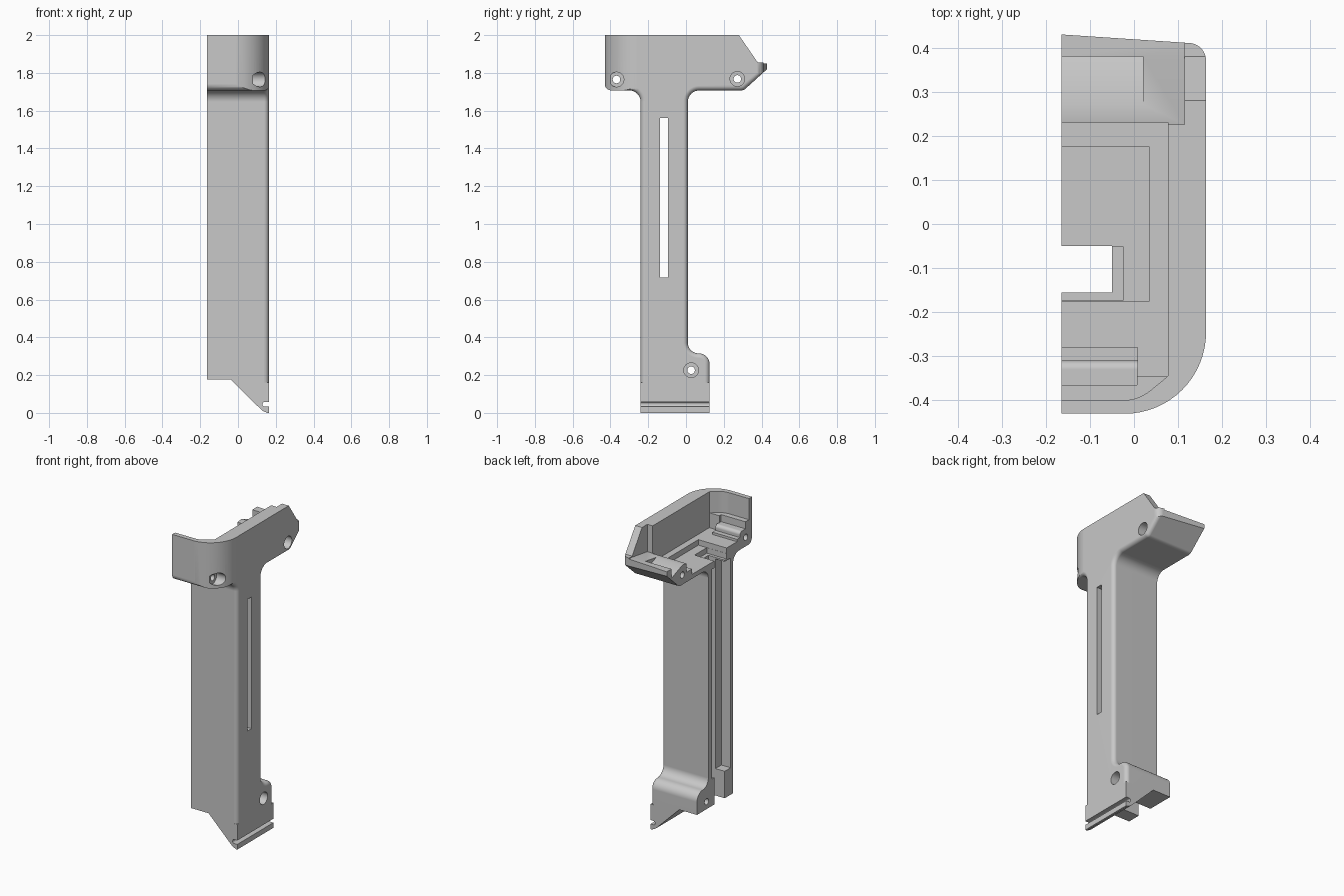
import bpy, bmesh, math
from mathutils import Vector

if "Cube" in bpy.data.objects:
    bpy.data.objects.remove(bpy.data.objects["Cube"])

SPLIT, SIDE = -0.165, 0.163   # open mating plane and outer side

grey = bpy.data.materials.new("plain_grey")
grey.use_nodes = True
colour = (0.58, 0.58, 0.58, 1)
grey.diffuse_color = colour
grey.node_tree.nodes["Principled BSDF"].inputs["Base Color"].default_value = colour


def rounded(corners, steps=8):
    """Polygon from (a, b, radius) corners, with tangent arcs."""
    out = []
    for i, (a, b, r) in enumerate(corners):
        p = Vector((a, b))
        if r == 0:
            out.append(p)
            continue
        u = (Vector(corners[i - 1][:2]) - p).normalized()
        v = (Vector(corners[(i + 1) % len(corners)][:2]) - p).normalized()
        half = u.angle(v) / 2
        centre = p + (u + v).normalized() * r / math.sin(half)
        start = p + u * r / math.tan(half) - centre
        end = p + v * r / math.tan(half) - centre
        sweep = start.angle_signed(end)
        for k in range(steps + 1):
            t = -sweep * k / steps
            c, s = math.cos(t), math.sin(t)
            out.append(centre + Vector((start.x * c - start.y * s,
                                        start.x * s + start.y * c)))
    return out


def prism(name, points, axis, low, high, bevel_rule=None, width=0.025):
    """Extrude a flat outline along one axis."""
    def place(p, h):
        return {"x": (h, p[0], p[1]), "y": (p[0], h, p[1]), "z": (p[0], p[1], h)}[axis]
    bm = bmesh.new()
    face = bm.faces.new([bm.verts.new(place(p, low)) for p in points])
    grown = bmesh.ops.extrude_face_region(bm, geom=[face])["geom"]
    shift = Vector(place((0, 0), high - low))
    bmesh.ops.translate(bm, vec=shift, verts=[g for g in grown if isinstance(g, bmesh.types.BMVert)])
    # The extrusion can drop or keep the base, so make sure the solid is closed
    bmesh.ops.holes_fill(bm, edges=[e for e in bm.edges if e.is_boundary])
    bmesh.ops.recalc_face_normals(bm, faces=bm.faces)
    if bevel_rule:
        edges = [e for e in bm.edges if bevel_rule(e)]
        bmesh.ops.bevel(bm, geom=edges, offset=width, segments=5, profile=0.5, affect="EDGES")
    mesh = bpy.data.meshes.new(name)
    bm.to_mesh(mesh)
    bm.free()
    mesh.materials.append(grey)
    obj = bpy.data.objects.new(name, mesh)
    bpy.context.collection.objects.link(obj)
    return obj


def box(x0, x1, y0, y1, z0, z1):
    return prism("block", [(x0, y0), (x1, y0), (x1, y1), (x0, y1)], "z", z0, z1)


def rod(y, z, r, x0, x1):
    ring = [(y + r * math.cos(k * math.tau / 32), z + r * math.sin(k * math.tau / 32)) for k in range(32)]
    return prism("rod", ring, "x", x0, x1)


def combine(target, tool, operation="DIFFERENCE"):
    tool.hide_render = True
    mod = target.modifiers.new("combine", "BOOLEAN")
    mod.operation, mod.solver, mod.object = operation, "EXACT", tool
    bpy.context.view_layer.objects.active = target
    bpy.ops.object.modifier_apply(modifier=mod.name)
    bpy.data.objects.remove(tool)


# Shell: side outline of head and grip with a softened outer edge
outline = rounded([
    (-0.24, 0.15, 0), (0.125, 0.15, 0), (0.125, 0.315, 0.056),
    (0.01, 0.315, 0.056), (0.01, 1.707, 0.06), (0.305, 1.707, 0.035),
    (0.435, 1.825, 0), (0.435, 1.855, 0), (0.38, 1.855, 0), (0.28, 2, 0),
    (-0.43, 2, 0), (-0.43, 1.707, 0.035), (-0.24, 1.707, 0.06)])


def outer_edge(e):
    heights = [v.co.z for v in e.verts]
    return all(v.co.x > 0 for v in e.verts) and max(heights) < 1.83 and max(heights) > 0.16


shell = prism("handle_half_shell", outline, "x", SPLIT, SIDE, outer_edge)

# Square-edged foot
combine(shell, box(SPLIT, SIDE, -0.24, 0.125, 0, 0.16), "UNION")

# Plan outline rounds the front corner and slants the rear
plan = rounded([(SPLIT - 0.1, -0.4305, 0), (SIDE + 0.0005, -0.4305, 0.185), (SIDE + 0.0005, 0.408, 0.04),
                (SPLIT, 0.43, 0), (SPLIT - 0.1, 0.437, 0)], 16)
combine(shell, prism("plan", plan, "z", -0.1, 2.1), "INTERSECT")

# Head cavity with a raised step along its front wall
cavity = rounded([(-0.3, -0.40, 0), (0.01, -0.40, 0.1), (0.077, -0.345, 0),
                  (0.077, 0.23, 0), (-0.3, 0.23, 0)])
combine(shell, prism("cavity", cavity, "z", 1.77, 2.2))
step = [(SPLIT, -0.412), (0.03, -0.412), (0.085, -0.375), (0.085, -0.346), (SPLIT, -0.346)]
combine(shell, prism("step", step, "z", 1.75, 1.865), "UNION")
combine(shell, box(-0.3, 0.007, -0.365, -0.29, 1.775, 2.1))

# Rear ledge, rising gently, with its wedge-shaped notch
ledge = [(0.226, 1.825), (0.38, 1.848), (0.6, 1.852), (0.6, 2.2), (0.226, 2.2)]
combine(shell, prism("ledge", ledge, "x", -0.3, 0.115))
notch = [(0.268, 1.833), (0.38, 1.79), (0.38, 2.1), (0.268, 2.1)]
combine(shell, prism("notch", notch, "x", -0.3, 0.02))

# Front screw ridge on the cavity floor
ridge = rounded([(-0.37, 1.75, 0), (-0.28, 1.75, 0), (-0.28, 1.785, 0), (-0.31, 1.785, 0),
                 (-0.31, 1.82, 0.02), (-0.37, 1.82, 0)])
combine(shell, prism("ridge", ridge, "x", SPLIT, 0.009), "UNION")

# Floor recess, cable channel, thin-walled grip hollow and side slot
combine(shell, box(-0.3, 0.035, -0.175, 0.175, 1.735, 1.9))
combine(shell, box(-0.3, -0.025, -0.174, -0.051, 1.70, 1.9))
combine(shell, box(-0.3, -0.05, -0.155, -0.05, -0.1, 1.9))
combine(shell, box(-0.3, -0.10, -0.215, -0.025, 0.35, 1.69))
combine(shell, box(-0.1, 0.3, -0.137, -0.095, 0.718, 1.56))

# Slanted underside of the foot and its latch groove
under = [(-0.3, 0.178), (-0.04, 0.178), (0.128, 0.012), (0.15, 0.002), (0.15, -0.1), (-0.3, -0.1)]
combine(shell, prism("under", under, "y", -0.5, 0.5))
groove = rounded([(0.13, 0.033, 0.012), (0.2, 0.033, 0), (0.2, 0.058, 0), (0.13, 0.058, 0.012)])
combine(shell, prism("groove", groove, "y", -0.5, 0.5))

# Counterbored screw holes
for y, z, seat in ((-0.368, 1.765, 0.079), (0.272, 1.768, 0.10), (0.027, 0.226, 0.10)):
    combine(shell, rod(y, z, 0.02, -0.3, 0.3))
    combine(shell, rod(y, z, 0.039, seat, 0.3))

# Smooth fillets, flat broad faces
bpy.ops.object.select_all(action="DESELECT")
shell.select_set(True)
bpy.context.view_layer.objects.active = shell
bpy.ops.object.shade_smooth_by_angle(angle=math.radians(30))
weighted = shell.modifiers.new("even_shading", "WEIGHTED_NORMAL")
weighted.keep_sharp = True
